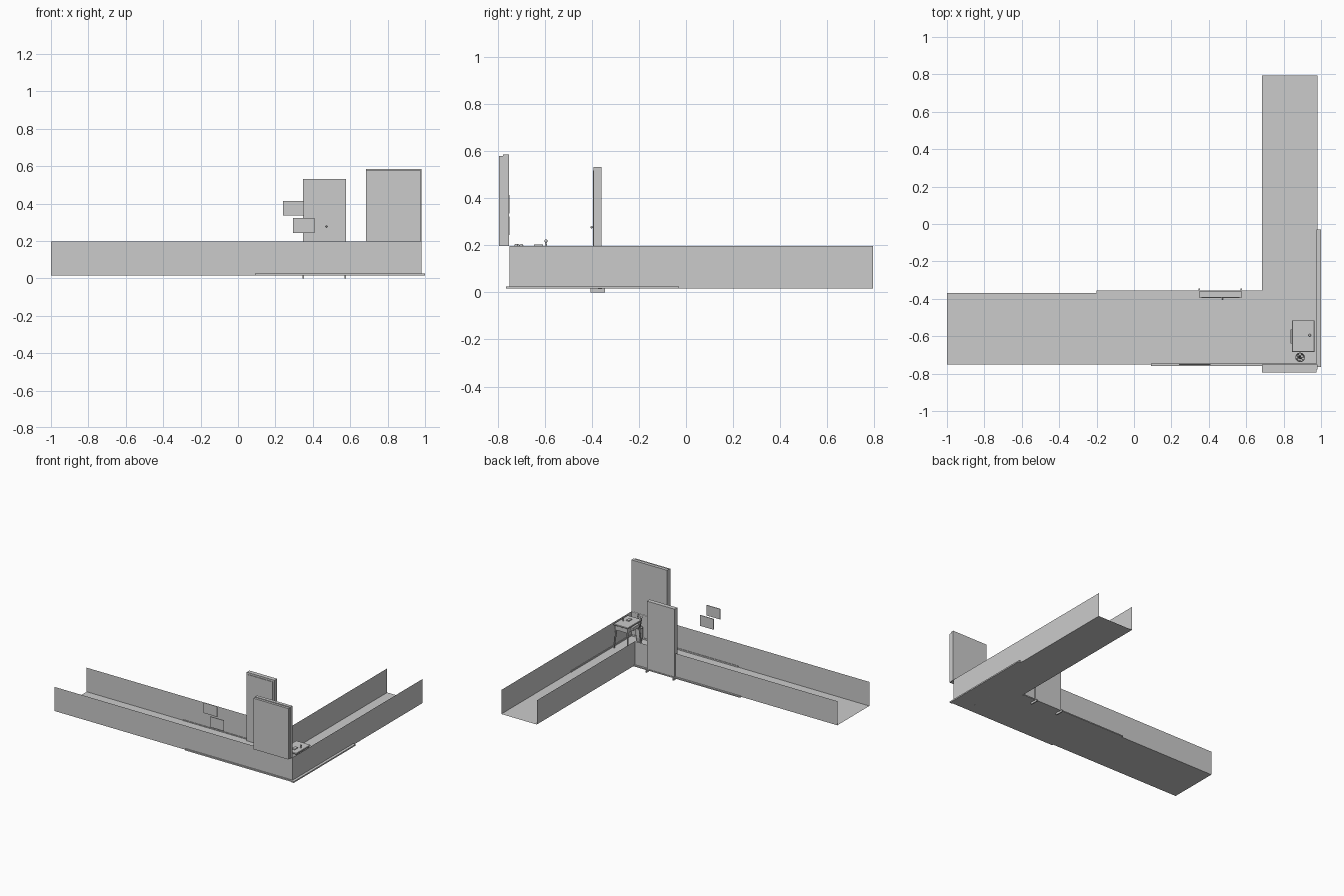
import bpy, bmesh, math
from mathutils import Vector

if "Cube" in bpy.data.objects:
    bpy.data.objects.remove(bpy.data.objects["Cube"])


def mesh_object(name, bm):
    me = bpy.data.meshes.new(name)
    bm.to_mesh(me)
    bm.free()
    ob = bpy.data.objects.new(name, me)
    bpy.context.collection.objects.link(ob)
    return ob


def box(name, x, y, z, bevel=0.0):
    bm = bmesh.new()
    bmesh.ops.create_cube(bm, size=1)
    for v in bm.verts:
        v.co = [(lo + hi) / 2 + c * (hi - lo) for c, (lo, hi) in zip(v.co, (x, y, z))]
    ob = mesh_object(name, bm)
    if bevel:
        mod = ob.modifiers.new("bevel", 'BEVEL')
        mod.width = bevel
        mod.segments = 1
    return ob


def rod(name, a, b, r1, r2, sides=8):
    a, b = Vector(a), Vector(b)
    bm = bmesh.new()
    bmesh.ops.create_cone(bm, cap_ends=True, segments=sides, radius1=r1, radius2=r2,
                          depth=(b - a).length)
    ob = mesh_object(name, bm)
    ob.location = (a + b) / 2
    ob.rotation_euler = (b - a).to_track_quat('Z', 'Y').to_euler()
    return ob


def ball(name, loc, r):
    bm = bmesh.new()
    bmesh.ops.create_uvsphere(bm, u_segments=12, v_segments=8, radius=r)
    for f in bm.faces:
        f.smooth = True
    ob = mesh_object(name, bm)
    ob.location = loc
    return ob


def lathe(name, loc, profile, sides=12):
    bm = bmesh.new()
    rings = [[bm.verts.new((r * math.cos(2 * math.pi * i / sides),
                            r * math.sin(2 * math.pi * i / sides), z))
              for i in range(sides)] for r, z in profile]
    for lo, hi in zip(rings, rings[1:]):
        for i in range(sides):
            j = (i + 1) % sides
            bm.faces.new((lo[i], lo[j], hi[j], hi[i]))
    bm.faces.new(rings[0][::-1])
    bm.faces.new(rings[-1])
    ob = mesh_object(name, bm)
    ob.location = loc
    return ob


# L-shaped corridor: floor plus four walls, both ends open
FLOOR, TOP = 0.016, 0.197
plan = [(-1, -0.75), (0.98, -0.75), (0.98, 0.795), (0.685, 0.795), (0.685, -0.37), (-1, -0.37)]
bm = bmesh.new()
low = [bm.verts.new((x, y, FLOOR)) for x, y in plan]
high = [bm.verts.new((x, y, TOP)) for x, y in plan]
bm.faces.new(low)
for i in (0, 1, 3, 4):
    j = (i + 1) % 6
    bm.faces.new((low[i], low[j], high[j], high[i]))
mesh_object("corridor", bm)

# Skirting boards
box("skirting_front", (0.09, 1.0), (-0.76, -0.746), (0.016, 0.026))
box("skirting_right", (0.976, 1.0), (-0.765, -0.03), (0.016, 0.026))
box("skirting_back", (-0.2, 0.685), (-0.374, -0.356), (0.014, 0.022))

# Double door in the back wall
box("door_frame", (0.347, 0.577), (-0.392, -0.36), (0.016, 0.532))
box("door_leaf_left", (0.36, 0.4655), (-0.396, -0.39), (0.018, 0.518))
box("door_leaf_right", (0.4665, 0.565), (-0.396, -0.39), (0.018, 0.518))
for side, x in (("left", 0.35), ("right", 0.574)):
    box("door_foot_" + side, (x - 0.004, x + 0.004), (-0.405, -0.345), (0, 0.016))
ball("door_knob", (0.473, -0.401, 0.277), 0.005)

# Tall panel above the front wall at the corner
box("corner_panel_outer", (0.685, 0.975), (-0.795, -0.777), (TOP, 0.58))
box("corner_panel_inner", (0.685, 0.98), (-0.777, -0.752), (TOP, 0.585))

# Two pictures on the front side
box("picture_upper", (0.24, 0.353), (-0.754, -0.749), (0.335, 0.413))
box("picture_lower", (0.295, 0.41), (-0.754, -0.749), (0.243, 0.323))

# Side table with drawer and splayed legs
box("table_top", (0.845, 0.965), (-0.685, -0.515), (0.188, 0.198), 0.002)
box("table_case", (0.853, 0.957), (-0.675, -0.525), (0.152, 0.188))
box("drawer_front", (0.837, 0.853), (-0.64, -0.565), (0.158, 0.182))
for sx in (-1, 1):
    for sy in (-1, 1):
        rod("table_leg", (0.905 + sx * 0.056, -0.6 + sy * 0.08, FLOOR),
            (0.905 + sx * 0.047, -0.6 + sy * 0.068, 0.155), 0.004, 0.007)

# Things on the table
box("small_box", (0.9, 0.924), (-0.645, -0.607), (0.198, 0.204))
rod("candle_base", (0.94, -0.595, 0.198), (0.94, -0.595, 0.212), 0.005, 0.002, 12)
ball("candle_ball", (0.94, -0.595, 0.218), 0.007)

# Umbrella stand beside the table
lathe("stand", (0.888, -0.713, FLOOR),
      [(0.018, 0), (0.024, 0.03), (0.026, 0.1), (0.022, 0.1), (0.018, 0.01)])
for i, (dx, dy) in enumerate([(-0.018, 0.0), (0.016, -0.008), (0.0, 0.014)]):
    rod("umbrella", (0.888 - dx * 0.4, -0.713 - dy * 0.4, 0.03),
        (0.888 + dx, -0.713 + dy, 0.2), 0.003, 0.007)
    ball("umbrella_handle", (0.888 + dx, -0.713 + dy, 0.198), 0.008)
